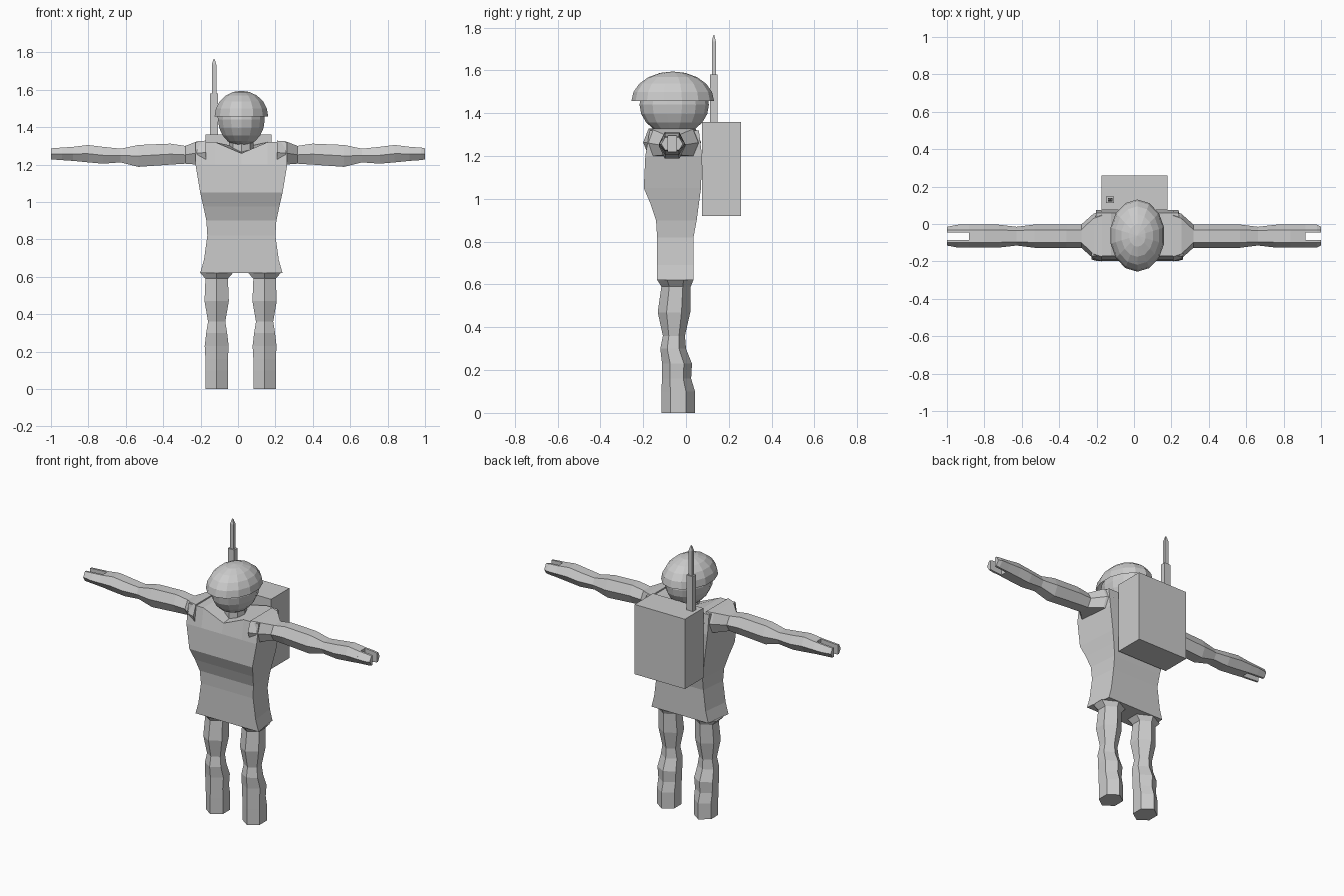
import bpy, bmesh, math

if "Cube" in bpy.data.objects:
    bpy.data.objects.remove(bpy.data.objects["Cube"])

CX, CY = 0.018, -0.065   # body centre line


def finish(bm, name):
    bmesh.ops.recalc_face_normals(bm, faces=bm.faces)
    me = bpy.data.meshes.new(name)
    bm.to_mesh(me)
    bm.free()
    ob = bpy.data.objects.new(name, me)
    bpy.context.collection.objects.link(ob)
    return ob


def loft(name, rings, cap_end=True):
    """Skin a list of equal-length point rings."""
    bm = bmesh.new()
    rows = [[bm.verts.new(p) for p in r] for r in rings]
    n = len(rows[0])
    for a, b in zip(rows, rows[1:]):
        for i in range(n):
            j = (i + 1) % n
            bm.faces.new((a[i], a[j], b[j], b[i]))
    bm.faces.new(rows[0])
    if cap_end:
        bm.faces.new(rows[-1])
    return finish(bm, name)


def box(name, x0, x1, y0, y1, z0, z1):
    return loft(name, [[(x0, y0, z), (x1, y0, z), (x1, y1, z), (x0, y1, z)] for z in (z0, z1)])


# Torso: z, half width, front y, back y; the top ring dips into a V collar
sections = [(0.62, .22, -.135, .035), (0.69, .20, -.135, .035), (0.82, .182, -.135, .035),
            (0.90, .187, -.14, .05), (0.975, .203, -.165, .06), (1.05, .22, -.197, .07),
            (1.20, .245, -.19, .075), (1.32, .245, -.17, .06)]
rings = []
for z, w, f, b in sections:
    top = z > 1.3
    wb = w * 0.9
    mid = 0.14
    rings.append([(CX - w, f, z), (CX - mid, f, z), (CX, f, z - .06 * top), (CX + mid, f, z), (CX + w, f, z),
                  (CX + wb, b, z), (CX + mid, b, z), (CX, b, z - .03 * top), (CX - mid, b, z), (CX - wb, b, z)])
torso = loft("torso", rings, cap_end=False)
bm = bmesh.new()
bm.from_mesh(torso.data)
bm.verts.ensure_lookup_table()
t = bm.verts[-10:]
for i in range(4):       # top strips between front and back edges
    bm.faces.new((t[i], t[i + 1], t[8 - i], t[(9 - i)]))
bmesh.ops.recalc_face_normals(bm, faces=bm.faces)
bm.to_mesh(torso.data)
bm.free()

# Legs: z, half width, front y, back y; six-sided with ridges front and back
leg = [(0.622, .088, -.135, .035), (0.59, .06, -.115, .022), (0.47, .065, -.132, .02),
       (0.36, .046, -.108, -.005), (0.30, .056, -.12, .0), (0.23, .064, -.112, .028),
       (0.16, .06, -.112, .024), (0.10, .06, -.115, .042), (0.0, .06, -.115, .042)]
for side, s in (("left", -1), ("right", 1)):
    x = CX - 0.004 + s * 0.128
    rings = []
    for z, w, f, b in leg:
        q = (b - f) * .27
        rings.append([(x, f, z), (x + w, f + q, z), (x + w, b - q, z),
                      (x, b, z), (x - w, b - q, z), (x - w, f + q, z)])
    loft(side + "_leg", rings)

# Arms: distance, y half depth, flat half depth, bottom z, top z
arm = [(0.19, .135, .11, 1.20, 1.328), (0.235, .12, .095, 1.20, 1.325), (0.30, .062, .034, 1.205, 1.30),
       (0.38, .062, .034, 1.20, 1.312), (0.55, .062, .034, 1.188, 1.305), (0.645, .05, .03, 1.212, 1.285),
       (0.74, .061, .033, 1.205, 1.295), (0.82, .061, .033, 1.212, 1.305), (0.90, .061, .033, 1.22, 1.295)]
for side, s, tip in (("left", -1, 1.018), ("right", 1, 0.982)):
    loft(side + "_arm", [[(CX + s * d, CY + w, (lo + hi) / 2), (CX + s * d, CY + h, hi),
                          (CX + s * d, CY - h, hi), (CX + s * d, CY - w, (lo + hi) / 2),
                          (CX + s * d, CY - h, lo), (CX + s * d, CY + h, lo)] for d, w, h, lo, hi in arm])
    # Two-pronged hand
    for label, f in (("front", -1), ("back", 1)):
        prong = []
        for d, w, k in ((0.90, .061, 0), (0.96, .061, .004), (tip, .05, .008)):
            X = CX + s * d
            prong.append([(X, CY + f * .02, 1.295 - k), (X, CY + f * .033, 1.295 - k),
                          (X, CY + f * w, 1.257), (X, CY + f * .033, 1.22 + k), (X, CY + f * .02, 1.22 + k)])
        loft(f"{side}_hand_{label}_prong", prong)


def ellipsoid(name, centre, radii, cut=None):
    bm = bmesh.new()
    bmesh.ops.create_uvsphere(bm, u_segments=14, v_segments=10, radius=1)
    if cut is not None:
        bmesh.ops.bisect_plane(bm, geom=bm.verts[:] + bm.edges[:] + bm.faces[:], dist=1e-4,
                               plane_co=(0, 0, cut), plane_no=(0, 0, 1), clear_inner=True)
    for v in bm.verts:
        v.co = [c + r * p for c, r, p in zip(centre, radii, v.co)]
    return finish(bm, name)


# Head, neck and open dome helmet
ellipsoid("head", (CX, -.055, 1.44), (.128, .162, .142))
ellipsoid("helmet", (CX, -.062, 1.457), (.147, .193, .138), cut=0)
loft("neck", [[(CX + .065 * math.cos(a * math.pi / 4), -.05 + .065 * math.sin(a * math.pi / 4), z)
               for a in range(8)] for z in (1.22, 1.37)])

# Backpack and aerial
box("backpack", -.173, .178, .075, .258, .92, 1.36)
box("aerial_base", -.15, -.106, .113, .147, 1.27, 1.58)
loft("aerial_rod", [[(-.128 + i * r, .13 + j * r * .8, z) for i, j in ((-1, -1), (1, -1), (1, 1), (-1, 1))]
                    for z, r in ((1.57, .012), (1.735, .012), (1.765, .003))])
